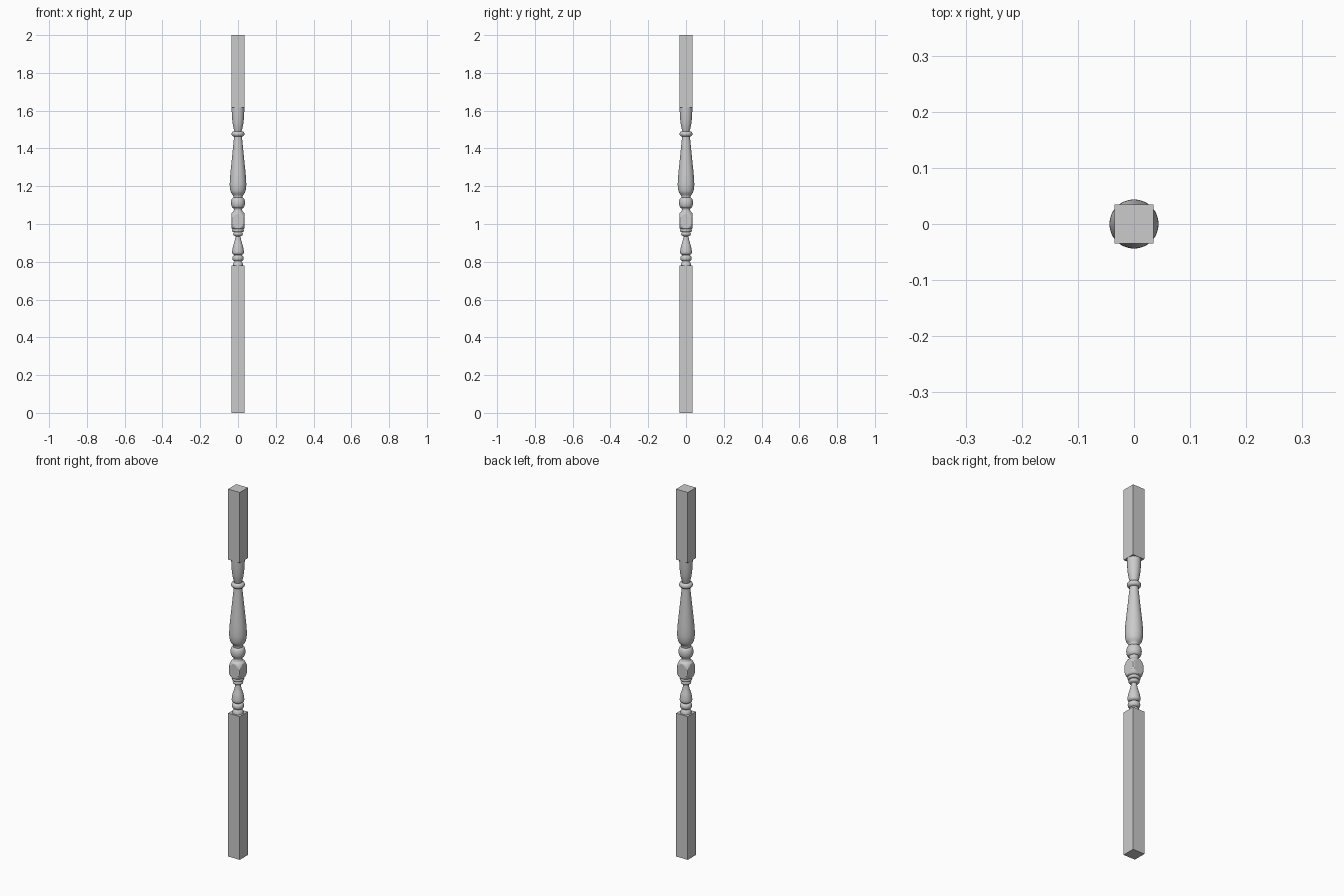
import bpy, math

if "Cube" in bpy.data.objects:
    bpy.data.objects.remove(bpy.data.objects["Cube"])

HALF = 0.035   # half width of the square stock
SEGS = 48


def box(name, z0, z1):
    bpy.ops.mesh.primitive_cube_add(size=1, location=(0, 0, (z0 + z1) / 2))
    ob = bpy.context.object
    ob.name = name
    ob.scale = (2 * HALF, 2 * HALF, z1 - z0)
    bpy.ops.object.transform_apply(location=False, rotation=False, scale=True)
    return ob


def curve(pts, n=6):
    """Smooth profile of (radius, z) through the given points."""
    p = [pts[0]] + pts + [pts[-1]]
    out = []
    for a, b, c, d in zip(p, p[1:], p[2:], p[3:]):
        for k in range(n):
            t = k / n
            out.append(tuple(0.5 * (2 * b[i] + (c[i] - a[i]) * t
                       + (2 * a[i] - 5 * b[i] + 4 * c[i] - d[i]) * t * t
                       + (3 * b[i] - a[i] - 3 * c[i] + d[i]) * t ** 3) for i in (0, 1)))
    return out + [pts[-1]]


def bead(r_in, r_out, z0, z1, n=10):
    """Half-round ring profile."""
    return [(r_in + (r_out - r_in) * math.sin(math.pi * k / n),
             (z0 + z1) / 2 - (z1 - z0) / 2 * math.cos(math.pi * k / n)) for k in range(n + 1)]


def turned(name, profile, clip=False):
    """Revolve a profile; clip keeps it inside the square stock."""
    verts, faces = [], []
    for r, z in profile:
        for s in range(SEGS):
            a = 2 * math.pi * s / SEGS
            c, sn = math.cos(a), math.sin(a)
            q = min(r, HALF / max(abs(c), abs(sn))) if clip else r
            verts.append((q * c, q * sn, z))
    for i in range(len(profile) - 1):
        for s in range(SEGS):
            t = (s + 1) % SEGS
            faces.append((i * SEGS + s, i * SEGS + t, (i + 1) * SEGS + t, (i + 1) * SEGS + s))
    me = bpy.data.meshes.new(name)
    me.from_pydata(verts, [], faces)
    ob = bpy.data.objects.new(name, me)
    bpy.context.collection.objects.link(ob)
    bpy.ops.object.select_all(action='DESELECT')
    ob.select_set(True)
    bpy.context.view_layer.objects.active = ob
    bpy.ops.object.shade_smooth_by_angle(angle=math.radians(32))
    return ob


# Square ends
box("lower_post", 0, 0.78)
box("upper_post", 1.616, 2)

# Small turnings between lower post and block
turned("lower_turning",
       curve([(0.028, 0.78), (0.025, 0.792), (0.018, 0.803)])
       + bead(0.018, 0.03, 0.803, 0.835)
       + curve([(0.02, 0.836), (0.028, 0.842), (0.031, 0.853), (0.027, 0.88),
                (0.018, 0.91), (0.013, 0.935)])
       + bead(0.016, 0.026, 0.937, 0.957)
       + bead(0.024, 0.031, 0.957, 0.974))

# Square block with turned shoulders
turned("centre_block",
       curve([(0.024, 0.972), (0.033, 0.975), (0.04, 0.985), (0.046, 1.003)])
       + curve([(0.046, 1.003), (0.046, 1.03)], 2)
       + curve([(0.046, 1.03), (0.041, 1.045), (0.034, 1.058), (0.025, 1.066)]), clip=True)

# Bead above the block
turned("centre_bead",
       curve([(0.025, 1.066), (0.022, 1.075), (0.024, 1.084)])
       + bead(0.024, 0.037, 1.084, 1.14)
       + curve([(0.024, 1.14), (0.026, 1.15), (0.031, 1.158)]))

# Long vase
turned("long_vase",
       curve([(0.031, 1.158), (0.038, 1.17), (0.0425, 1.19), (0.0437, 1.215), (0.041, 1.26),
              (0.035, 1.32), (0.028, 1.39), (0.023, 1.44), (0.021, 1.464)]))

# Ring and upper cup
turned("upper_ring", bead(0.021, 0.034, 1.463, 1.491))
turned("upper_cup",
       curve([(0.018, 1.489), (0.022, 1.502), (0.028, 1.53),
              (0.032, 1.57), (0.034, 1.617)]))
